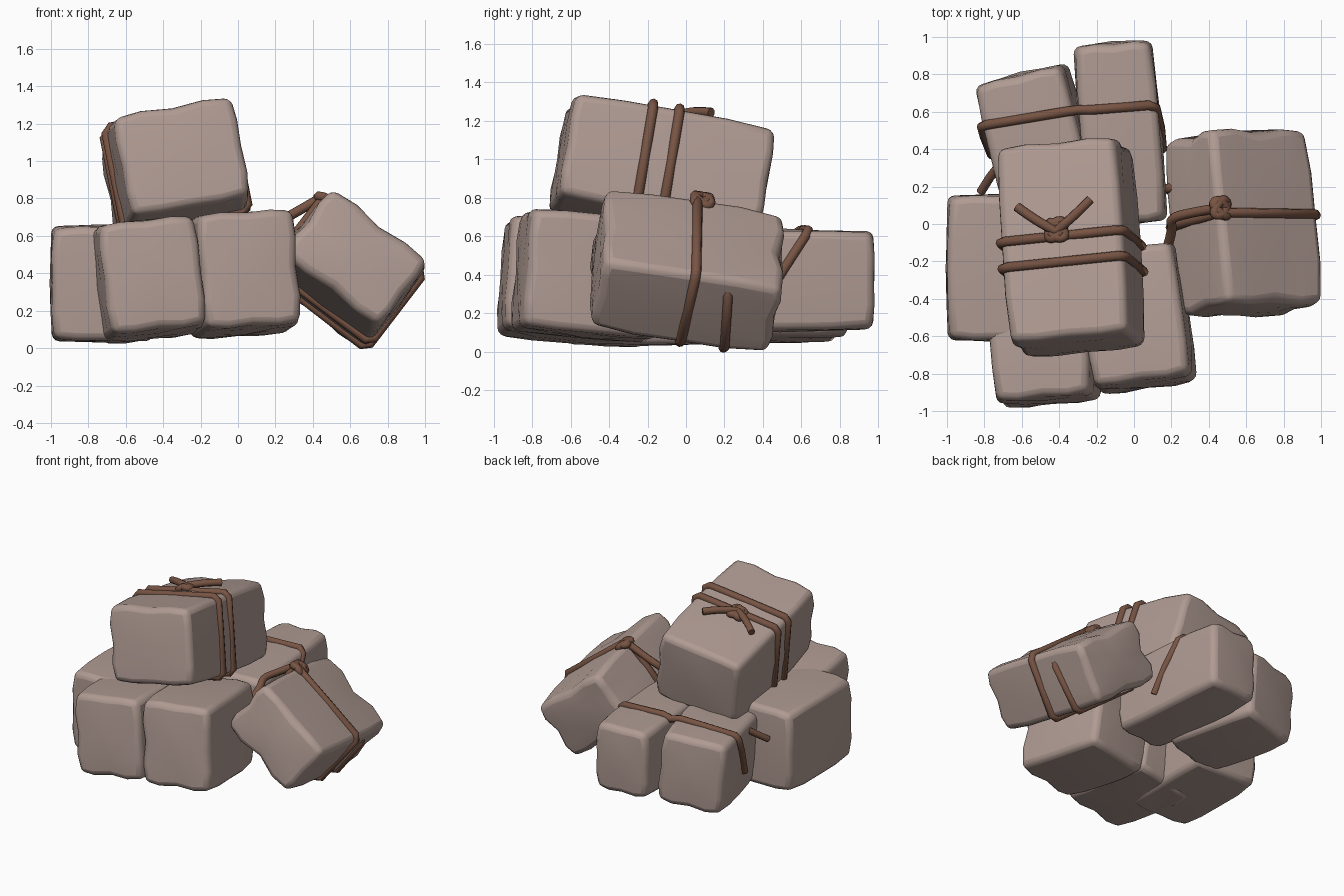
import bpy, bmesh, random
from mathutils import Vector, Matrix, Euler

random.seed(4)
if "Cube" in bpy.data.objects:
    bpy.data.objects.remove(bpy.data.objects["Cube"])


def material(name, rgb):
    m = bpy.data.materials.new(name)
    m.use_nodes = True
    m.diffuse_color = (*rgb, 1)
    m.node_tree.nodes["Principled BSDF"].inputs["Base Color"].default_value = (*rgb, 1)
    return m


WRAP = material("dusty wrapping", (0.43, 0.325, 0.29))
CORD = material("brown cord", (0.185, 0.088, 0.056))


def frame(center, turn):
    return Matrix.Translation(center) @ Euler(turn, 'YXZ').to_matrix().to_4x4()


# Soft wrapped package: a box with pinched end edges and worn corners
def parcel(name, center, size, turn, pinch=0.02):
    bm = bmesh.new()
    bmesh.ops.create_cube(bm, size=2)
    bmesh.ops.subdivide_edges(bm, edges=bm.edges[:], cuts=3, use_grid_fill=True)
    half = Vector(size) / 2
    for v in bm.verts:
        p = v.co.copy()
        outer = [i for i in range(3) if abs(p[i]) > 0.99]
        inner = [i for i in range(3) if i not in outer]
        move = Vector()
        if len(outer) == 3:
            depth = 0.02
        elif len(outer) == 2:
            middle = inner[0] != 1 and abs(p[inner[0]]) < 0.1
            depth = pinch * random.uniform(0.5, 1.0) if middle else 0.005
        else:
            depth = -0.008 if max(abs(p[i]) for i in inner) < 0.1 else 0.0
        for i in outer:
            move[i] = -depth * (1 if p[i] > 0 else -1)
        jitter = Vector([random.uniform(-0.003, 0.003) for _ in range(3)])
        v.co = Vector([p[i] * half[i] for i in range(3)]) + move + jitter
    me = bpy.data.meshes.new(name)
    bm.to_mesh(me)
    bm.free()
    me.materials.append(WRAP)
    ob = bpy.data.objects.new(name, me)
    bpy.context.collection.objects.link(ob)
    ob.matrix_world = frame(center, turn)
    bev = ob.modifiers.new("soft edges", 'BEVEL')
    bev.width, bev.segments, bev.angle_limit = 0.038, 3, 0.7
    bpy.ops.object.select_all(action='DESELECT')
    ob.select_set(True)
    bpy.context.view_layer.objects.active = ob
    bpy.ops.object.shade_smooth_by_angle(angle=0.75)


# Round cord along a path, optionally in a package's own frame
def cord(name, points, matrix=None, closed=False, radius=0.026, smooth=False):
    cu = bpy.data.curves.new(name, 'CURVE')
    cu.dimensions = '3D'
    cu.bevel_depth, cu.bevel_resolution, cu.use_fill_caps = radius, 2, True
    cu.resolution_u = 5
    sp = cu.splines.new('NURBS' if smooth else 'POLY')
    sp.points.add(len(points) - 1)
    for q, p in zip(sp.points, points):
        q.co = (*p, 1)
    sp.use_cyclic_u = closed
    if smooth:
        sp.order_u = 3
        sp.use_endpoint_u = not closed
    sp.use_smooth = True
    cu.materials.append(CORD)
    ob = bpy.data.objects.new(name, cu)
    bpy.context.collection.objects.link(ob)
    if matrix:
        ob.matrix_world = matrix


# Cord wound round a package across its length
def band(name, size, y, matrix):
    w, h, c = size[0] / 2 + 0.002, size[2] / 2 + 0.004, 0.035
    pts = []
    for sx, sz in ((1, 1), (-1, 1), (-1, -1), (1, -1)):
        a = (sx * w, y, sz * (h - c))
        b = (sx * (w - c), y, sz * h)
        pts += [a, b] if sx * sz > 0 else [b, a]
    cord(name, pts, matrix, True)


# Overhand knot made of two crossed loops
def knot(name, x, y, z, matrix, s=1.0):
    for k, d in enumerate((1, -1)):
        pts = [(x - 0.05 * s, y - 0.03 * s * d, z), (x, y - 0.04 * s * d, z + 0.03),
               (x + 0.05 * s, y + 0.03 * s * d, z + 0.01), (x, y + 0.045 * s * d, z + 0.03)]
        cord(f"{name}_loop_{k + 1}", pts, matrix, True, 0.026, True)


# Ground layer
parcel("front_left_parcel", (0.015, -0.505, 0.395), (0.54, 0.73, 0.63), (-0.09, -0.06, 0.14))
parcel("front_right_parcel", (-0.485, -0.57, 0.365), (0.535, 0.77, 0.61), (-0.08, -0.11, 0.08))
parcel("side_parcel", (-0.725, -0.235, 0.345), (0.55, 0.78, 0.62), (0, 0, 0), 0.01)
parcel("back_right_parcel", (-0.515, 0.445, 0.335), (0.50, 0.74, 0.55), (0, -0.09, 0.24), 0.015)
parcel("back_left_parcel", (-0.073, 0.485, 0.37), (0.43, 0.97, 0.52), (0, 0, 0.085), 0.015)

# Package resting on top, with doubled cord, knot and loose ends
top_c, top_s, top_t = (-0.335, -0.125, 0.935), (0.67, 1.08, 0.57), (-0.18, -0.18, 0.07)
parcel("top_parcel", top_c, top_s, top_t)
T = frame(top_c, top_t)
zt = top_s[2] / 2
for i, y in enumerate((-0.125, 0.015)):
    band(f"top_band_{i + 1}", top_s, y, T)
knot("top_knot", -0.02, 0.045, zt + 0.005, T, 1.2)
for n, s in (("right", -1), ("left", 1)):
    cord(f"top_knot_{n}_end", [(-0.02, 0.04, zt + 0.03), (-0.02 + s * 0.09, 0.09, zt + 0.05),
                               (-0.02 + s * 0.20, 0.19, zt + 0.035)], T, smooth=True)

# Package leaning on the pile
lean_c, lean_s, lean_t = (0.585, 0.005, 0.42), (0.67, 0.96, 0.47), (-0.15, 0.66, 0.10)
parcel("leaning_parcel", lean_c, lean_s, lean_t, 0.035)
L = frame(lean_c, lean_t)
wl, zl = lean_s[0] / 2, lean_s[2] / 2
band("leaning_band_1", lean_s, 0.01, L)
cord("leaning_band_2", [(wl - 0.04, 0.19, zl - 0.08), (wl, 0.20, zl - 0.12),
                        (wl, 0.24, 0.035 - zl), (wl - 0.035, 0.24, -zl),
                        (0.035 - wl, 0.22, -zl), (-wl, 0.22, 0.035 - zl),
                        (0.03 - wl, 0.22, 0.07 - zl)], L)
knot("leaning_knot", -0.32, 0.035, zl - 0.02, L, 1.1)
cord("leaning_loose_end", [(0.42, 0.08, 0.79), (0.30, 0.06, 0.72), (0.19, 0.03, 0.66),
                           (0.21, -0.03, 0.60), (0.17, -0.15, 0.50)], smooth=True)

# Cord tying the two back packages together
cord("back_cord", [(-0.76, 0.37, 0.24), (-0.80, 0.47, 0.46), (-0.815, 0.52, 0.555),
                   (-0.79, 0.53, 0.588), (-0.37, 0.60, 0.632), (-0.30, 0.61, 0.615),
                   (-0.23, 0.61, 0.632), (0.08, 0.635, 0.632), (0.118, 0.62, 0.60),
                   (0.142, 0.51, 0.43), (0.152, 0.40, 0.25)])
cord("back_cord_end", [(-0.73, 0.30, 0.53), (-0.77, 0.25, 0.49), (-0.82, 0.17, 0.43)], radius=0.024)
